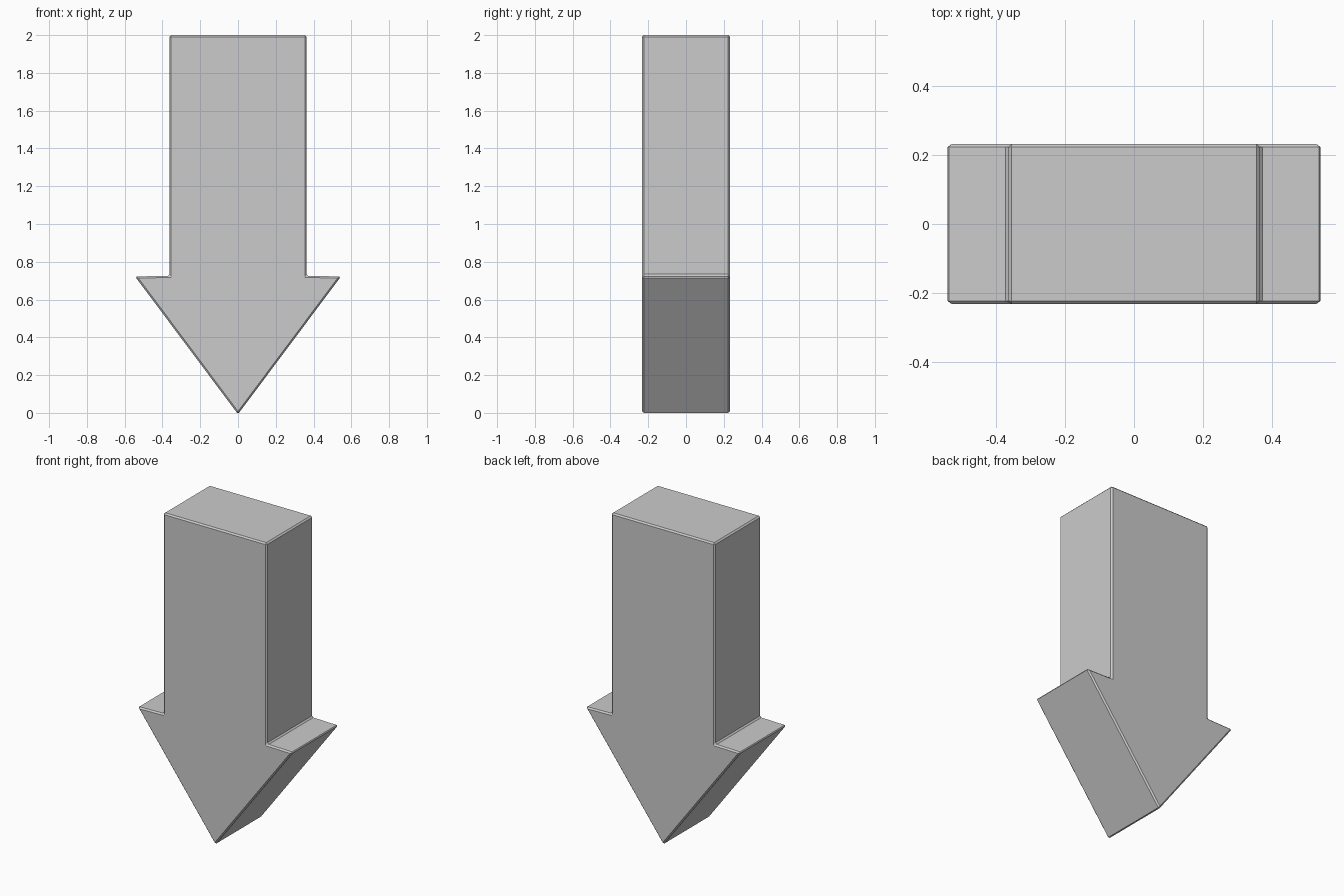
import bpy
import bmesh

default_cube = bpy.data.objects.get("Cube")
if default_cube:
    bpy.data.objects.remove(default_cube, do_unlink=True)

BEVEL = 0.009
HALF_DEPTH = 0.232

# Single flat grey material
grey = bpy.data.materials.new("plain_grey")
grey.use_nodes = True
colour = (0.6, 0.6, 0.6, 1.0)
grey.diffuse_color = colour
grey.node_tree.nodes["Principled BSDF"].inputs["Base Color"].default_value = colour

# Half outline from the point up to the shaft top, mirrored across x
half = [(0.545, 0.722), (0.363, 0.726), (0.363, 2.0)]
outline = [(0.0, -0.007)] + half + [(-x, z) for x, z in reversed(half)]

# Extrude the outline through the depth
bm = bmesh.new()
face = bm.faces.new([bm.verts.new((x, -HALF_DEPTH, z)) for x, z in outline])
result = bmesh.ops.extrude_face_region(bm, geom=[face], use_keep_orig=True)
moved = [v for v in result["geom"] if isinstance(v, bmesh.types.BMVert)]
bmesh.ops.translate(bm, verts=moved, vec=(0, 2 * HALF_DEPTH, 0))
bmesh.ops.recalc_face_normals(bm, faces=bm.faces)

# Narrow chamfer along every edge
bmesh.ops.bevel(bm, geom=bm.edges[:], offset=BEVEL, offset_type='OFFSET',
                segments=1, profile=0.5, affect='EDGES', clamp_overlap=True)
bmesh.ops.recalc_face_normals(bm, faces=bm.faces)

mesh = bpy.data.meshes.new("down_arrow")
bm.to_mesh(mesh)
bm.free()
mesh.materials.append(grey)
arrow = bpy.data.objects.new("down_arrow", mesh)
bpy.context.collection.objects.link(arrow)
